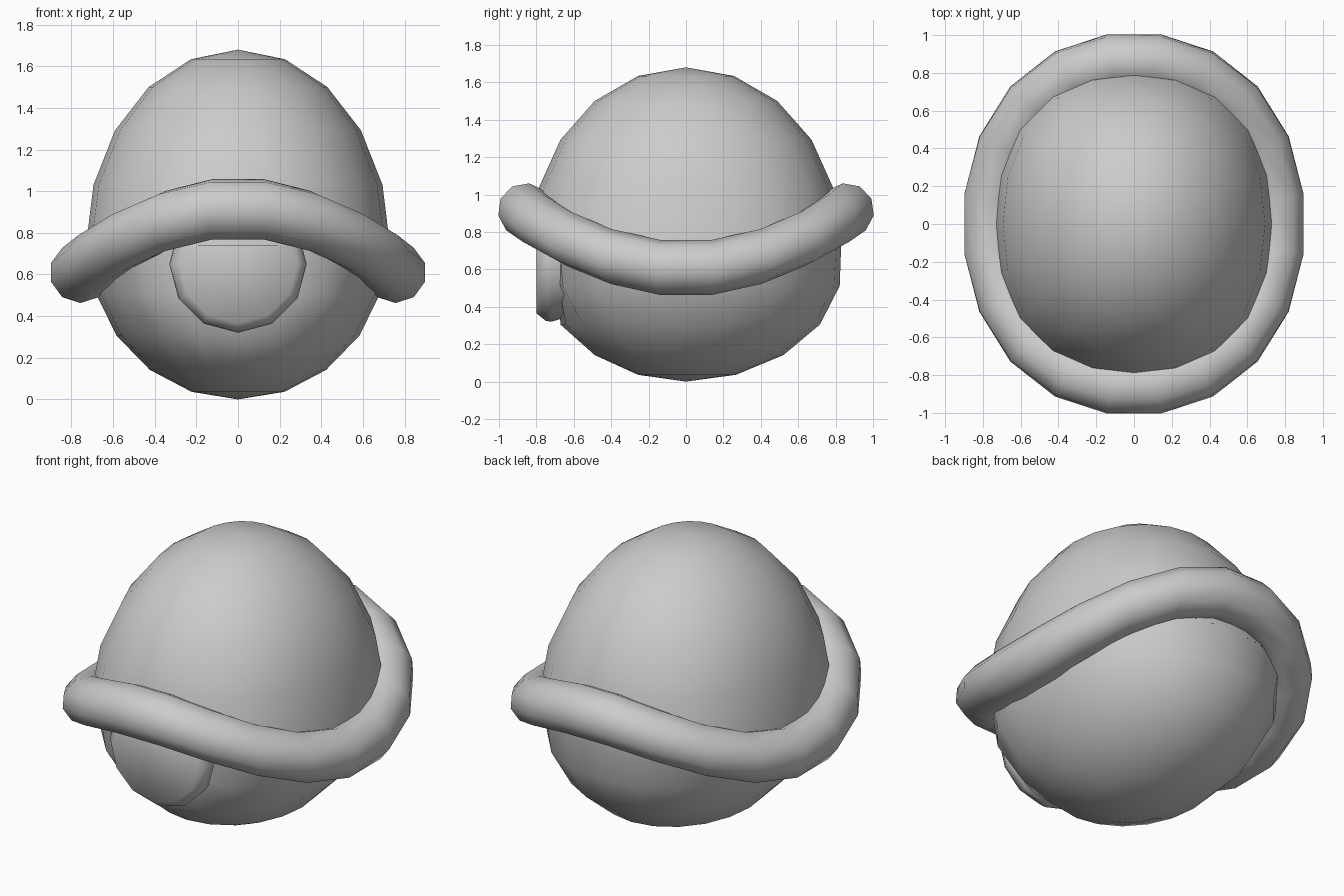
import bpy, bmesh
from math import sin, cos, pi, radians, atan2

if "Cube" in bpy.data.objects:
    bpy.data.objects.remove(bpy.data.objects["Cube"])


def finish(name, bm, angle):
    bmesh.ops.recalc_face_normals(bm, faces=bm.faces[:])
    me = bpy.data.meshes.new(name)
    bm.to_mesh(me)
    bm.free()
    ob = bpy.data.objects.new(name, me)
    bpy.context.collection.objects.link(ob)
    bpy.ops.object.select_all(action='DESELECT')
    bpy.context.view_layer.objects.active = ob
    ob.select_set(True)
    bpy.ops.object.shade_smooth_by_angle(angle=radians(angle))
    return ob


def bridge(bm, rings, closed):
    n = len(rings[0])
    last = len(rings) if closed else len(rings) - 1
    for i in range(last):
        a, b = rings[i], rings[(i + 1) % len(rings)]
        for j in range(n):
            k = (j + 1) % n
            bm.faces.new((a[j], a[k], b[k], b[j]))


def half_shell(name, rx, ry, rz, z0, upper, front_limit=None, back_bulge=0.0):
    bm = bmesh.new()
    bmesh.ops.create_uvsphere(bm, u_segments=20, v_segments=10, radius=1)
    drop = [v for v in bm.verts if (v.co.z < -0.01 if upper else v.co.z > 0.01)]
    bmesh.ops.delete(bm, geom=drop, context='VERTS')
    for v in bm.verts:
        x, y, z = v.co
        # Slightly squared plan, fuller towards the back where asked
        s = 1 + 0.05 * sin(2 * atan2(y, x)) ** 2 * (1 - abs(z))
        h = (x * x + y * y) ** 0.5
        yy = y * s * ry
        if y > 0:
            yy *= 1 + back_bulge * 2 * h * abs(z)
        v.co = (x * s * rx, yy, z * rz + z0)
        if front_limit is not None:
            v.co.y = max(v.co.y, front_limit)
    return finish(name, bm, 60)


# Domed upper shell and rounded belly, flattened behind the neck
half_shell("shell_dome", 0.73, 0.83, 0.94, 0.74, True)
half_shell("belly", 0.72, 0.83, 0.74, 0.74, False, -0.68, 0.07)

# Wavy rim: ten-sided tube, high at front and back, low at the sides
bm = bmesh.new()
rings = []
for i in range(20):
    a = radians(9 + 18 * i)
    z = 0.762 - 0.16 * cos(2 * a)
    s = 1 + 0.02 * sin(2 * a) ** 2
    ring = []
    for j in range(10):
        t = pi / 10 + j * pi / 5 + 0.14 * sin(a) ** 2
        off = 0.15 * cos(t)
        ring.append(bm.verts.new(((0.765 * s + off) * cos(a),
                                  (0.867 * s + off) * sin(a),
                                  z + 0.147 * sin(t))))
    rings.append(ring)
bridge(bm, rings, True)
finish("shell_rim", bm, 80)

# Neck plug: short rounded disc facing forward
bm = bmesh.new()
rings = []
for r, y in ((0.31, -0.58), (0.315, -0.67), (0.33, -0.72), (0.325, -0.75), (0.285, -0.8)):
    rings.append([bm.verts.new((r * sin(k * pi / 6), y, 0.65 + r * cos(k * pi / 6)))
                  for k in range(12)])
bridge(bm, rings, False)
bm.faces.new(rings[-1])
bm.faces.new(rings[0])
finish("neck_plug", bm, 80)
